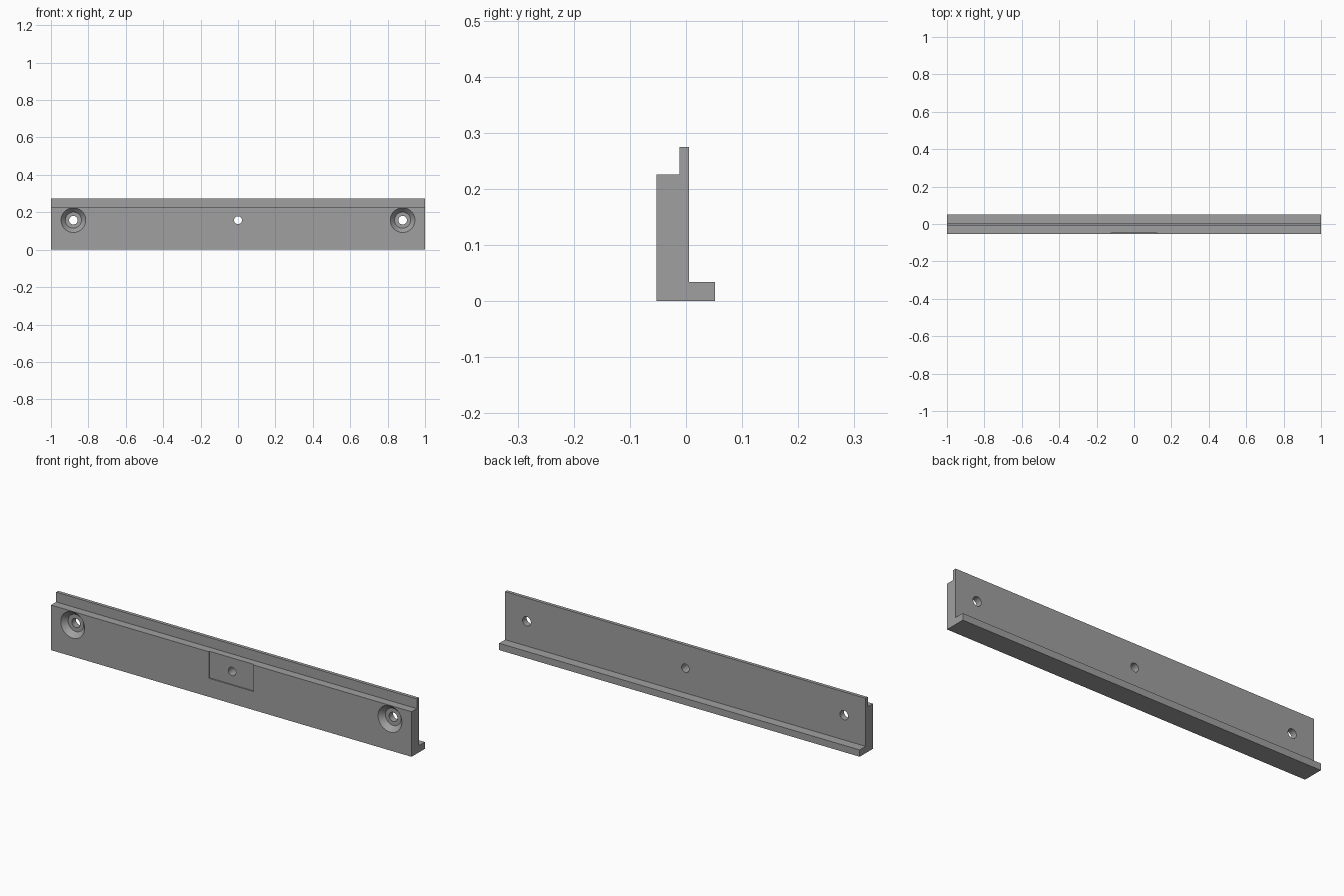
import bpy, bmesh, math

cube = bpy.data.objects.get("Cube")
if cube:
    bpy.data.objects.remove(cube, do_unlink=True)

# One grey material
grey = bpy.data.materials.new("grey")
grey.use_nodes = True
colour = (0.35, 0.35, 0.35, 1)
grey.diffuse_color = colour
grey.node_tree.nodes["Principled BSDF"].inputs["Base Color"].default_value = colour

FRONT, BACK, HOLE_Z = -0.053, 0.005, 0.158


def make_object(name, bm):
    bmesh.ops.recalc_face_normals(bm, faces=bm.faces)
    mesh = bpy.data.meshes.new(name)
    bm.to_mesh(mesh)
    bm.free()
    mesh.materials.append(grey)
    obj = bpy.data.objects.new(name, mesh)
    bpy.context.collection.objects.link(obj)
    return obj


def extrude_profile(name, points, x0, x1):
    """Extrude a (y, z) outline along x."""
    bm = bmesh.new()
    face = bm.faces.new([bm.verts.new((x0, y, z)) for y, z in points])
    result = bmesh.ops.extrude_face_region(bm, geom=[face])
    verts = [v for v in result["geom"] if isinstance(v, bmesh.types.BMVert)]
    bmesh.ops.translate(bm, verts=verts, vec=(x1 - x0, 0, 0))
    return make_object(name, bm)


def bore_cutter(name, x, profile, sides=48):
    """Stack (radius, y) rings into a turned cutter along y."""
    bm = bmesh.new()
    rings = []
    for r, y in profile:
        angles = [math.tau * i / sides for i in range(sides)]
        rings.append([bm.verts.new((x + r * math.cos(a), y, HOLE_Z + r * math.sin(a)))
                      for a in angles])
    for a, b in zip(rings, rings[1:]):
        for i in range(sides):
            j = (i + 1) % sides
            bm.faces.new((a[i], a[j], b[j], b[i]))
    bm.faces.new(rings[0])
    bm.faces.new(rings[-1])
    return make_object(name, bm)


# Stepped rail with a thin top ridge and a rear foot lip
rail = extrude_profile("rail", [
    (FRONT, 0), (0.052, 0), (0.052, 0.034), (BACK, 0.034),
    (BACK, 0.275), (-0.012, 0.275), (-0.012, 0.226), (FRONT, 0.226)], -1, 1)

# Shallow central pocket, open at the top of the front block
pocket_y = FRONT + 0.006
cutters = [extrude_profile("pocket_cutter", [
    (FRONT - 0.02, 0.093), (pocket_y, 0.093), (pocket_y, 0.25),
    (FRONT - 0.02, 0.25)], -0.124, 0.124)]

# Plain centre hole and two countersunk end holes
cutters.append(bore_cutter("centre_hole_cutter", 0, [(0.021, -0.1), (0.021, 0.1)]))
floor_y = FRONT + 0.026
for side, x in (("right", -0.88), ("left", 0.88)):
    cutters.append(bore_cutter(side + "_hole_cutter", x, [
        (0.066, FRONT - 0.02), (0.066, FRONT), (0.043, floor_y),
        (0.023, floor_y), (0.023, 0.1)]))

for cutter in cutters:
    cutter.hide_render = True
    cutter.hide_viewport = True
    cutter.display_type = 'WIRE'
    mod = rail.modifiers.new(cutter.name, 'BOOLEAN')
    mod.operation = 'DIFFERENCE'
    mod.solver = 'EXACT'
    mod.object = cutter

# Bake the cuts, then remove the helpers
bpy.context.view_layer.objects.active = rail
rail.select_set(True)
for mod in list(rail.modifiers):
    bpy.ops.object.modifier_apply(modifier=mod.name)
for cutter in cutters:
    bpy.data.objects.remove(cutter, do_unlink=True)
bpy.ops.object.shade_smooth_by_angle(angle=math.radians(30))
